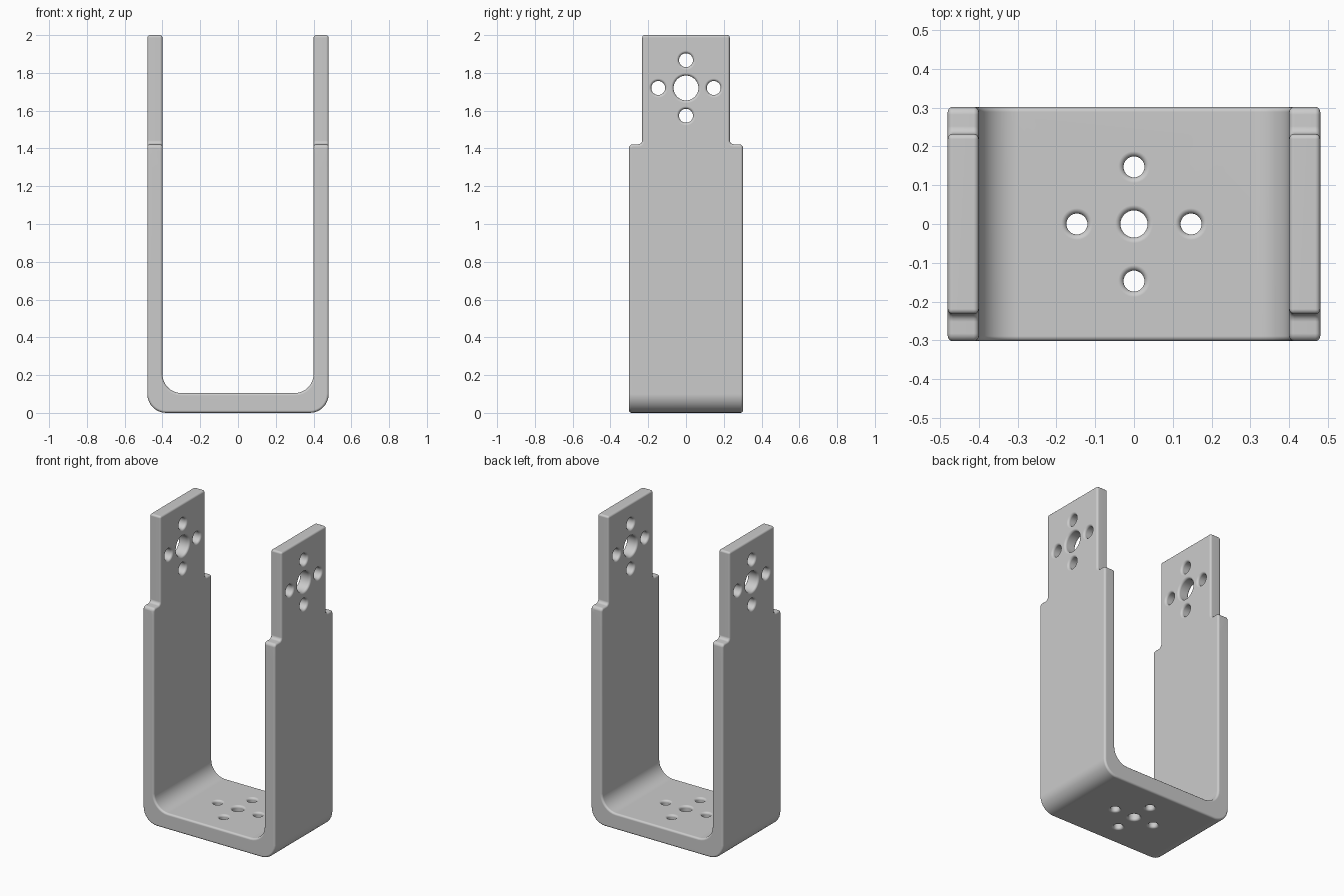
import bpy, bmesh, math
from mathutils import Matrix, Vector

if "Cube" in bpy.data.objects:
    bpy.data.objects.remove(bpy.data.objects["Cube"])

scene = bpy.context.scene
ROUND = 0.013      # softened edge size
HOLE_GAP = 0.147   # spacing of the small holes from the middle one


def make_object(name, bm):
    mesh = bpy.data.meshes.new(name)
    bmesh.ops.recalc_face_normals(bm, faces=bm.faces)
    bm.to_mesh(mesh)
    bm.free()
    obj = bpy.data.objects.new(name, mesh)
    scene.collection.objects.link(obj)
    return obj


def rounded_outline(corners, steps=8):
    """Outline from (a, b, radius) corners, with right angles turned into arcs."""
    points = []
    for i, (a, b, r) in enumerate(corners):
        p = Vector((a, b))
        if r == 0:
            points.append(p)
            continue
        back = (Vector(corners[i - 1][:2]) - p).normalized()
        ahead = (Vector(corners[(i + 1) % len(corners)][:2]) - p).normalized()
        centre = p + (back + ahead) * r
        for k in range(steps + 1):
            t = math.pi / 2 * k / steps
            points.append(centre - ahead * r * math.cos(t) - back * r * math.sin(t))
    return points


def prism(name, outline, place, direction):
    """Extrude a flat outline along a direction."""
    bm = bmesh.new()
    face = bm.faces.new([bm.verts.new(place(p)) for p in outline])
    moved = bmesh.ops.extrude_face_region(bm, geom=[face])["geom"]
    verts = [v for v in moved if isinstance(v, bmesh.types.BMVert)]
    bmesh.ops.translate(bm, verts=verts, vec=direction)
    return make_object(name, bm)


def add_drill(bm, radius, low, high, matrix, sides=32):
    """Closed round cutter whose ends flare out to soften the hole rims."""
    lip, arc = 0.014, 5
    lower = [(radius + lip * (1 - math.sin(t)), low + lip * (1 - math.cos(t)))
             for t in (math.pi / 2 * k / arc for k in range(arc + 1))]
    upper = [(r, low + high - z) for r, z in reversed(lower)]
    wide = radius + lip
    profile = [(wide, low - 0.03)] + lower + upper + [(wide, high + 0.03)]
    rings = []
    for r, z in profile:
        rings.append([bm.verts.new(matrix @ Vector((
            r * math.cos(math.tau * s / sides), r * math.sin(math.tau * s / sides), z)))
            for s in range(sides)])
    for a, b in zip(rings, rings[1:]):
        for s in range(sides):
            n = (s + 1) % sides
            bm.faces.new((a[s], a[n], b[n], b[s]))
    bm.faces.new(rings[0][::-1])
    bm.faces.new(rings[-1])


def drill_pattern(bm, big, small, low, high, base):
    add_drill(bm, big, low, high, base)
    for dx, dy in ((1, 0), (-1, 0), (0, 1), (0, -1)):
        shift = Matrix.Translation((dx * HOLE_GAP, dy * HOLE_GAP, 0))
        add_drill(bm, small, low, high, base @ shift)


def add_boolean(obj, cutter, operation):
    mod = obj.modifiers.new(operation.title(), "BOOLEAN")
    mod.operation, mod.object, mod.solver = operation, cutter, "EXACT"
    cutter.hide_render = True


# U-shaped strap, bent from one plate
strap = rounded_outline([
    (-0.48, 2.0, 0), (-0.48, 0, 0.1), (0.48, 0, 0.1), (0.48, 2.0, 0),
    (0.40, 2.0, 0), (0.40, 0.105, 0.1), (-0.40, 0.105, 0.1), (-0.40, 2.0, 0)])
bracket = prism("u_bracket", strap, lambda p: (p.x, -0.302, p.y), (0, 0.604, 0))

# Side outline with the narrower upper tabs
half = [(0.5, -0.2, 0), (0.5, 1.422, 0), (0.302, 1.422, 0), (0.302, 1.422, 0)]
side = rounded_outline([
    (0.4, -0.2, 0), (0.4, 1.3, 0), (0.302, 1.3, 0), (0.302, 1.422, 0.02),
    (0.232, 1.422, 0.02), (0.232, 2.2, 0), (-0.232, 2.2, 0), (-0.232, 1.422, 0.02),
    (-0.302, 1.422, 0.02), (-0.302, 1.3, 0), (-0.4, 1.3, 0), (-0.4, -0.2, 0)], 4)
shape = prism("side_shape_cutter", side, lambda p: (-0.7, p.x, p.y), (1.4, 0, 0))
add_boolean(bracket, shape, "INTERSECT")

# Softened edges
bevel = bracket.modifiers.new("Soft edges", "BEVEL")
bevel.width, bevel.segments = ROUND, 3
bevel.limit_method, bevel.angle_limit = "ANGLE", math.radians(40)

# Hole patterns in the floor and both arms
bm = bmesh.new()
drill_pattern(bm, 0.035, 0.027, 0, 0.105, Matrix.Identity(4))
for sign in (1, -1):
    turn = Matrix.Rotation(sign * math.pi / 2, 4, "Y")
    drill_pattern(bm, 0.066, 0.037, 0.40, 0.48,
                  Matrix.Translation((0, 0, 1.72)) @ turn)
drills = make_object("hole_cutter", bm)
add_boolean(bracket, drills, "DIFFERENCE")

# Bake the modifiers, then remove the helpers
bpy.context.view_layer.update()
graph = bpy.context.evaluated_depsgraph_get()
baked = bpy.data.meshes.new_from_object(bracket.evaluated_get(graph))
bracket.modifiers.clear()
bracket.data = baked
for helper in (shape, drills):
    bpy.data.objects.remove(helper)

# Plain grey metal
grey = bpy.data.materials.new("grey metal")
grey.use_nodes = True
colour = (0.6, 0.6, 0.6, 1)
grey.diffuse_color = colour
grey.node_tree.nodes["Principled BSDF"].inputs["Base Color"].default_value = colour
baked.materials.clear()
baked.materials.append(grey)

# Smooth shading with clean flat faces
for other in bpy.context.selected_objects:
    other.select_set(False)
bracket.select_set(True)
bpy.context.view_layer.objects.active = bracket
bpy.ops.object.shade_smooth_by_angle(angle=math.radians(35))
weighted = bracket.modifiers.new("Flat face normals", "WEIGHTED_NORMAL")
weighted.keep_sharp = True
